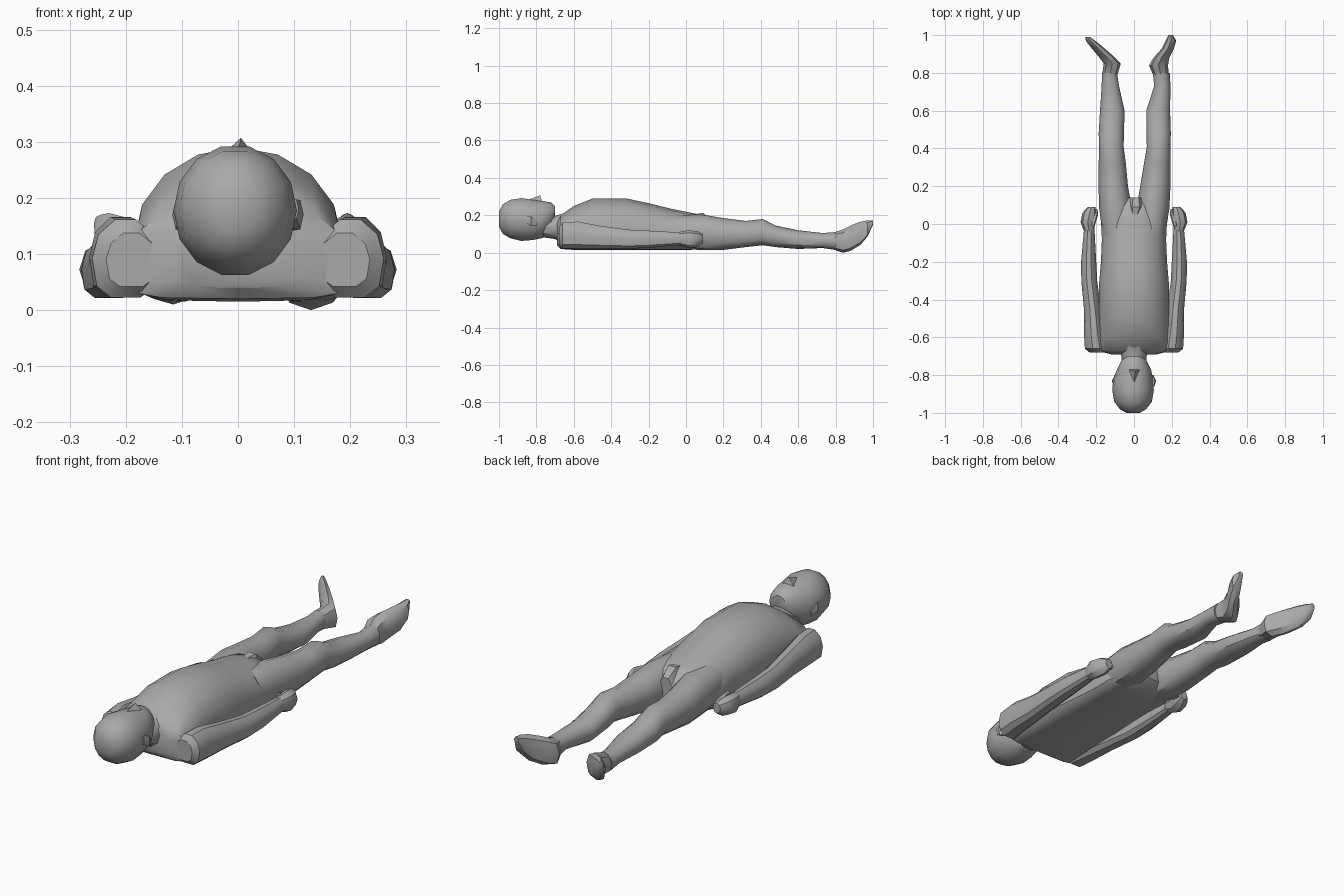
import bpy
import math
from mathutils import Vector

old = bpy.data.objects.get("Cube")
if old:
    bpy.data.objects.remove(old, do_unlink=True)

# One plain grey for the whole figure
grey = bpy.data.materials.new("plain grey")
grey.use_nodes = True
colour = (0.4, 0.4, 0.4, 1)
grey.diffuse_color = colour
grey.node_tree.nodes["Principled BSDF"].inputs["Base Color"].default_value = colour


def make_object(name, points, faces):
    mesh = bpy.data.meshes.new(name)
    mesh.from_pydata(points, [], faces)
    mesh.materials.append(grey)
    part = bpy.data.objects.new(name, mesh)
    bpy.context.collection.objects.link(part)
    bpy.ops.object.select_all(action="DESELECT")
    part.select_set(True)
    bpy.context.view_layer.objects.active = part
    bpy.ops.object.mode_set(mode="EDIT")
    bpy.ops.mesh.select_all(action="SELECT")
    bpy.ops.mesh.normals_make_consistent(inside=False)
    bpy.ops.object.mode_set(mode="OBJECT")
    bpy.ops.object.shade_smooth_by_angle(angle=math.radians(35))
    return part


def loft(name, rings, sides=12, squareness=1.0, waist=0.5, mirror=1):
    """Skin upright rings (y, x, half width, bottom, top), in hundredths.
    squareness below one flattens the underside; waist is the widest height."""
    points = []
    for ring in rings:
        y, x, half, bottom, top = (value / 100 for value in ring)
        middle = bottom + (top - bottom) * waist
        for i in range(sides):
            angle = math.tau * i / sides
            c, s = math.cos(angle), math.sin(angle)
            power = squareness if s < -1e-6 else 1.0
            dx = math.copysign(abs(c) ** power, c) if abs(c) > 1e-6 else 0
            dz = math.copysign(abs(s) ** power, s) if abs(s) > 1e-6 else 0
            reach = top - middle if dz > 0 else middle - bottom
            points.append(Vector((mirror * (x + half * dx), y, middle + reach * dz)))
    faces = []
    for r in range(len(rings) - 1):
        for i in range(sides):
            a, b = r * sides + i, r * sides + (i + 1) % sides
            faces.append((a, b, b + sides, a + sides))
    last = (len(rings) - 1) * sides
    faces.append(tuple(range(sides)))
    faces.append(tuple(range(last, last + sides)))
    return make_object(name, points, faces)


# Torso with a flat back, from the shoulders to the crotch
loft("torso", [
    (-69, 0, 12, 4, 17),
    (-67, 0, 20, 2, 20),
    (-60, 0, 19, 1.5, 25),
    (-50, 0, 18.5, 1.5, 29),
    (-32, 0, 18.5, 1.5, 29),
    (-20, 0, 17.5, 1.5, 26.5),
    (-8, 0, 17, 1.5, 23.5),
    (2, 0, 17.5, 1.5, 21.5),
    (9, 0, 15, 2, 20),
    (14, 0, 6, 5, 15),
], sides=16, squareness=0.4, waist=0.4)

# Neck and head
loft("neck", [
    (-77, 0, 7, 8, 21),
    (-70, 0, 6.5, 7, 20),
    (-64, 0, 10, 3, 22),
], sides=10)

loft("head", [
    (-100, -0.5, 3.5, 14, 22),
    (-98, -0.5, 7, 10, 26),
    (-94, -0.5, 10, 7.5, 28.5),
    (-88, -0.5, 11, 6, 29.5),
    (-82, -0.5, 10.5, 6.5, 28.5),
    (-77, 0, 9, 7.5, 28),
    (-72, 0, 6.5, 13, 27),
    (-70, 0, 3.5, 18, 25),
], sides=14)

# Nose and ears
make_object("nose", [
    (-0.03, -0.77, 0.275), (0.03, -0.77, 0.275),
    (0, -0.85, 0.28), (0.005, -0.78, 0.307),
], [(0, 1, 2), (0, 1, 3), (1, 2, 3), (2, 0, 3)])

for side, word in ((1, "left"), (-1, "right")):
    loft(word + "_ear", [
        (-86, 10, 0.8, 16, 20),
        (-83, 10.5, 1.2, 14, 20),
        (-80, 9.5, 0.8, 14, 17),
    ], sides=6, mirror=side)

    # Arm from shoulder to wrist
    loft(word + "_arm", [
        (-68, 19, 4.5, 4, 14),
        (-66, 20, 6, 2, 16.5),
        (-58, 21, 5.5, 2, 17),
        (-45, 22, 4.5, 2, 14.5),
        (-30, 23.7, 4.2, 2, 12.5),
        (-20, 24, 4, 2.5, 12),
        (-3, 23.7, 2.8, 4, 11),
    ], sides=10, squareness=0.7, mirror=side)

    # Half-closed hand
    loft(word + "_hand", [
        (-4, 23.7, 2.7, 4, 11),
        (1, 24.5, 3.8, 2.5, 12),
        (6, 23.5, 3.8, 3, 11.5),
        (9, 22.5, 2, 5, 10),
    ], sides=8, mirror=side)

    # Thumb lying on the inner side
    loft(word + "_thumb", [
        (-1, 22, 1.2, 8, 12),
        (5, 20.3, 1.3, 6, 10),
        (8, 20, 0.7, 6, 8),
    ], sides=6, mirror=side)

# Legs differ slightly, with each foot turned outward
loft("left_leg", [
    (-6, 9.5, 7, 2, 20),
    (8, 10, 8.7, 1.5, 20.5),
    (20, 11.3, 8, 1.5, 18.5),
    (32, 12.3, 7, 3, 17),
    (41, 13, 6.2, 4, 18),
    (48, 13, 6.5, 3, 14.5),
    (60, 12.8, 6.3, 2, 12),
    (73, 15, 4.3, 2.5, 10.5),
    (80, 14.5, 4.5, 1.5, 11),
], sides=12, squareness=0.8)

loft("left_foot", [
    (78, 14.5, 4, 2, 10.5),
    (84, 13, 5, 0, 12.5),
    (88, 14.5, 4.2, 1, 14.5),
    (93, 18, 3.2, 4, 16.5),
    (97, 19.5, 2.8, 8.5, 17.3),
    (100, 19.5, 1.2, 15, 17.3),
], sides=8, squareness=0.7)

loft("right_leg", [
    (-6, -9.5, 7, 2, 20),
    (8, -9.7, 8.7, 1.5, 20.5),
    (20, -11, 7.8, 1.5, 18.5),
    (32, -11.5, 7.2, 3, 17),
    (41, -12, 6.5, 4, 18),
    (48, -12, 6.7, 3, 14.5),
    (60, -11.5, 6.5, 2.5, 12),
    (73, -12.5, 4.6, 3, 10.5),
    (80, -13, 4, 2, 11),
], sides=12, squareness=0.8)

loft("right_foot", [
    (78, -13, 4, 2.5, 10.5),
    (85, -11.5, 4.5, 1, 12.5),
    (89, -15, 4, 2, 14.5),
    (94, -20, 3.2, 5, 16.5),
    (97, -23, 2.5, 9, 17.3),
    (99, -24.5, 1.2, 14, 17),
], sides=8, squareness=0.7)

# Simple raised form at the front of the pelvis
loft("pelvis_front", [
    (4, 0.5, 2, 14, 21),
    (9, 1, 4, 12, 22),
    (14, 1, 3, 12, 18),
], sides=6)
